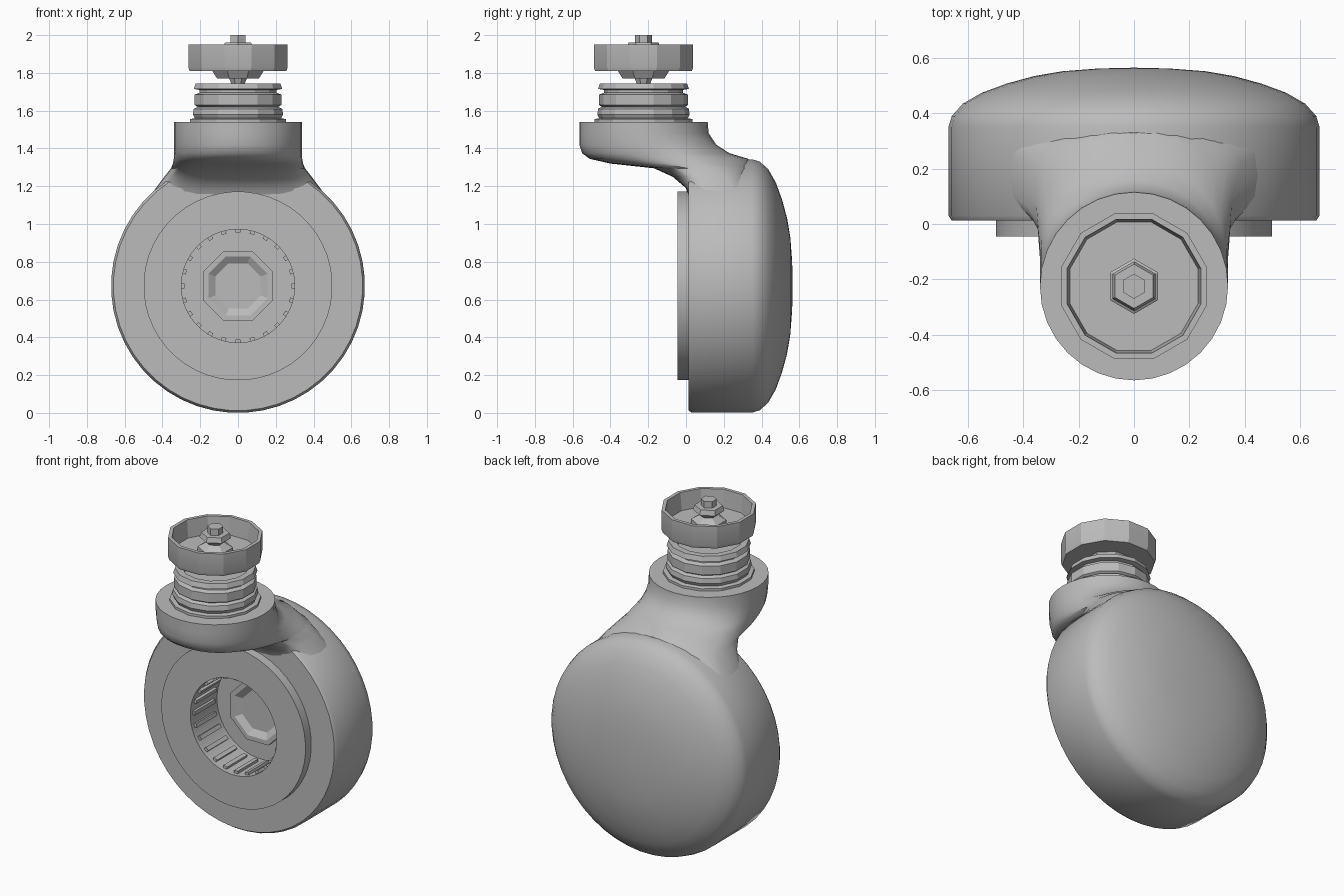
import bpy, bmesh, math
from mathutils import Vector

cube = bpy.data.objects.get("Cube")
if cube:
    bpy.data.objects.remove(cube, do_unlink=True)

grey = bpy.data.materials.new("mid_grey")
grey.use_nodes = True
grey.diffuse_color = (0.5, 0.5, 0.5, 1)
grey.node_tree.nodes["Principled BSDF"].inputs["Base Color"].default_value = (0.5, 0.5, 0.5, 1)


def finish(name, bm, angle):
    bmesh.ops.remove_doubles(bm, verts=bm.verts, dist=0.0005)
    bmesh.ops.recalc_face_normals(bm, faces=bm.faces)
    mesh = bpy.data.meshes.new(name)
    bm.to_mesh(mesh)
    bm.free()
    mesh.materials.append(grey)
    obj = bpy.data.objects.new(name, mesh)
    bpy.context.collection.objects.link(obj)
    bpy.ops.object.select_all(action='DESELECT')
    obj.select_set(True)
    bpy.context.view_layer.objects.active = obj
    bpy.ops.object.shade_smooth_by_angle(angle=math.radians(angle))
    return obj


def skin(bm, rings):
    """Join consecutive closed rings of points with quads."""
    loops = [[bm.verts.new(p) for p in ring] for ring in rings]
    for a, b in zip(loops, loops[1:]):
        for i in range(len(a)):
            j = (i + 1) % len(a)
            bm.faces.new((a[i], a[j], b[j], b[i]))
    return loops


def lathe(name, profile, sides, centre, axis="z", angle=30):
    """Spin (radius, height) points around the z or y axis."""
    rings = []
    for r, h in profile:
        ring = []
        for i in range(sides):
            t = math.tau * (i + 0.5) / sides
            u, v = r * math.cos(t), r * math.sin(t)
            ring.append(Vector((u, v, h) if axis == "z" else (u, h, v)) + Vector(centre))
        rings.append(ring)
    bm = bmesh.new()
    skin(bm, rings)
    return finish(name, bm, angle)


WHEEL = (0, 0, 0.672)
STEM = (0, -0.225, 0)

# Round housing with domed back, raised front plate and central bore
lathe("wheel_housing", [
    (0, 0.22), (0.3, 0.22), (0.3, -0.045), (0.5, -0.045), (0.5, 0.012),
    (0.66, 0.012), (0.672, 0.03), (0.672, 0.35), (0.66, 0.39), (0.62, 0.435),
    (0.55, 0.475), (0.46, 0.508), (0.36, 0.535), (0.26, 0.552),
    (0.13, 0.562), (0, 0.565)], 48, WHEEL, "y", 35)

# Eight-sided hub inside the bore
lathe("hub_nut", [(0.2, 0.23), (0.2, 0.19), (0.17, 0.19), (0.13, 0.215), (0, 0.215)],
      8, WHEEL, "y", 15)

# Ribs around the bore wall
bm = bmesh.new()
for i in range(24):
    t = math.tau * i / 24
    before = set(bm.verts)
    bmesh.ops.create_cube(bm, size=1)
    for v in set(bm.verts) - before:
        r, s = 0.293 + v.co.x * 0.02, v.co.z * 0.025
        v.co = (r * math.cos(t) - s * math.sin(t), 0.08 + v.co.y * 0.2,
                WHEEL[2] + r * math.sin(t) + s * math.cos(t))
finish("bore_ribs", bm, 20)

# Neck: sections of (z, front y, back y, half width, squareness)
sections = [
    (1.54, -0.565, 0.115, 0.34, 2), (1.48, -0.565, 0.12, 0.34, 2),
    (1.42, -0.565, 0.16, 0.34, 2), (1.375, -0.55, 0.23, 0.34, 2.1),
    (1.345, -0.51, 0.33, 0.34, 2.3), (1.32, -0.4, 0.345, 0.345, 2.5),
    (1.295, -0.17, 0.35, 0.355, 2.8), (1.25, -0.07, 0.35, 0.39, 3.2),
    (1.19, 0.0, 0.35, 0.435, 4), (1.1, 0.03, 0.35, 0.5, 5), (1.0, 0.04, 0.34, 0.53, 5)]
rings = []
for z, front, back, half, power in sections:
    ring = []
    for i in range(32):
        c, s = math.cos(math.tau * i / 32), math.sin(math.tau * i / 32)
        x = math.copysign(abs(c) ** (2 / power), c) * half
        y = math.copysign(abs(s) ** (2 / power), s) * (back - front) / 2
        ring.append((x, y + (front + back) / 2, z))
    rings.append(ring)
bm = bmesh.new()
loops = skin(bm, rings)
bm.faces.new(loops[0])
bm.faces.new(loops[-1])
finish("neck", bm, 40)

# Grooved stem
lathe("stem", [
    (0, 1.53), (0.26, 1.53), (0.26, 1.555), (0.235, 1.56), (0.245, 1.58), (0.24, 1.61),
    (0.22, 1.62), (0.235, 1.63), (0.235, 1.685), (0.21, 1.695), (0.21, 1.71),
    (0.24, 1.715), (0.23, 1.745), (0.19, 1.745), (0.18, 1.7), (0, 1.7)],
      14, STEM, "z", 20)

# Open cup on top
lathe("top_cup", [(0, 1.81), (0.265, 1.81), (0.272, 1.83), (0.272, 1.95),
                  (0.25, 1.95), (0.24, 1.84), (0, 1.84)], 12, STEM, "z", 20)

# Tapered plug below the cup
lathe("lower_plug", [(0, 1.745), (0.04, 1.745), (0.05, 1.77), (0.12, 1.77),
                     (0.15, 1.815), (0, 1.815)], 8, STEM, "z", 15)

# Stepped bolt inside the cup
lathe("top_bolt", [(0, 1.83), (0.1, 1.83), (0.1, 1.87), (0.05, 1.9), (0.09, 1.93),
                   (0.08, 1.96), (0.045, 1.96), (0.045, 2.0), (0, 2.0)],
      6, STEM, "z", 15)
